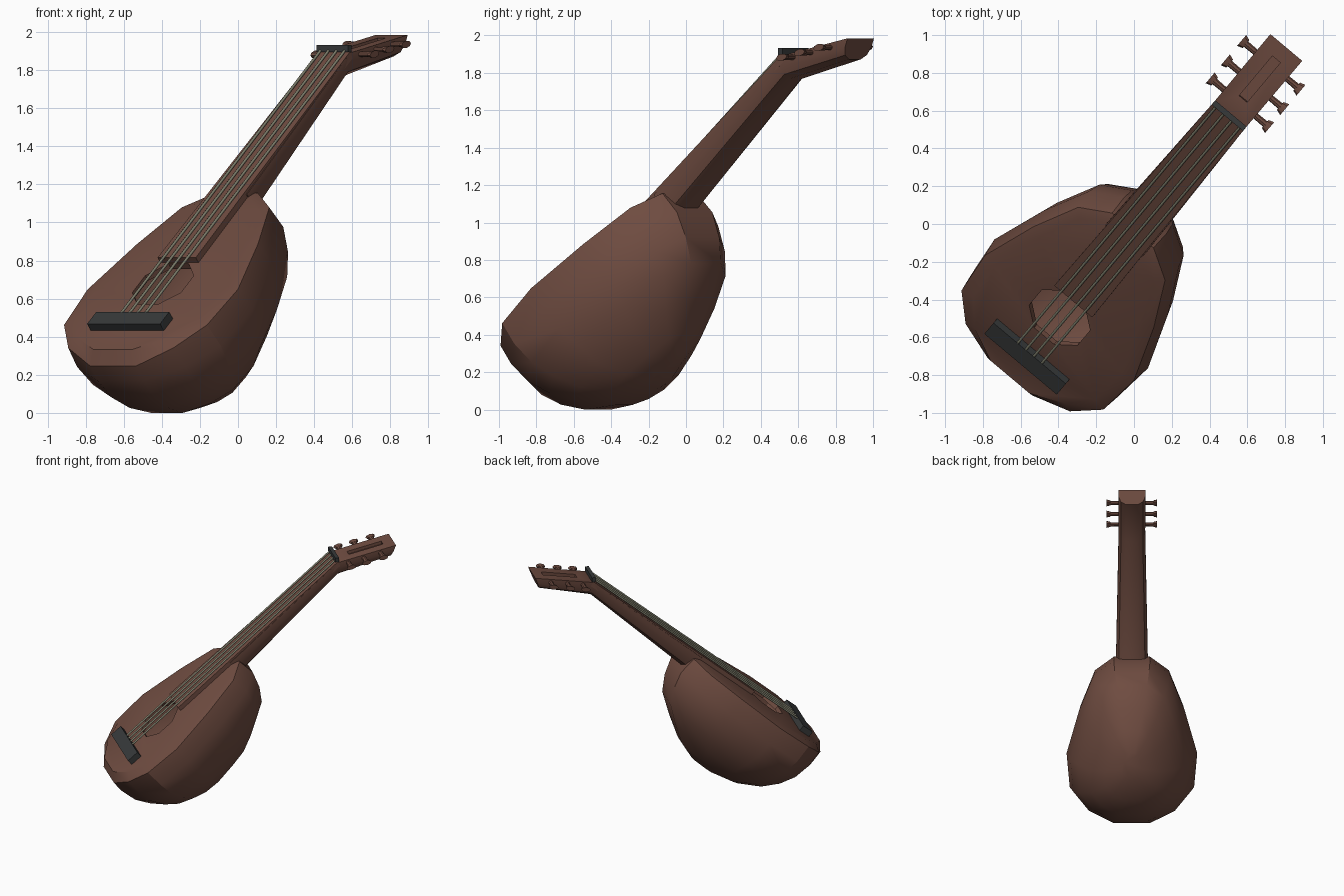
import bpy, bmesh, math
from mathutils import Matrix, Vector

cube = bpy.data.objects.get("Cube")
if cube:
    bpy.data.objects.remove(cube)

# Instrument frame: X across, Y along the neck, Z out of the soundboard
YAW, PITCH = math.radians(-40), math.radians(40)
POSE = Matrix.Rotation(YAW, 4, 'Z') @ Matrix.Rotation(PITCH, 4, 'X') @ Matrix.Translation((0.017, 0, 0))


def material(name, rgb):
    m = bpy.data.materials.new(name)
    m.use_nodes = True
    m.diffuse_color = (*rgb, 1)
    m.node_tree.nodes["Principled BSDF"].inputs["Base Color"].default_value = (*rgb, 1)
    return m


WOOD = material("brown wood", (0.158, 0.072, 0.052))
BLACK = material("charcoal", (0.038, 0.041, 0.042))
STRING = material("dull string", (0.21, 0.21, 0.15))


def make(name, bm, mat):
    bmesh.ops.recalc_face_normals(bm, faces=bm.faces[:])
    mesh = bpy.data.meshes.new(name)
    bm.to_mesh(mesh)
    bm.free()
    mesh.materials.append(mat)
    ob = bpy.data.objects.new(name, mesh)
    bpy.context.scene.collection.objects.link(ob)
    return ob


def finish(ob, angle=35):
    ob.matrix_world = POSE
    bpy.ops.object.select_all(action='DESELECT')
    ob.select_set(True)
    bpy.context.view_layer.objects.active = ob
    bpy.ops.object.shade_smooth_by_angle(angle=math.radians(angle))


def loft(rings):
    bm = bmesh.new()
    loops = [[bm.verts.new(p) for p in ring] for ring in rings]
    for lo, hi in zip(loops, loops[1:]):
        for i in range(len(lo)):
            j = (i + 1) % len(lo)
            bm.faces.new((lo[i], lo[j], hi[j], hi[i]))
    bm.faces.new(loops[0])
    bm.faces.new(loops[-1])
    return bm


def box(name, centre, size, mat, tilt=0):
    bm = bmesh.new()
    m = Matrix.Translation(centre) @ Matrix.Rotation(tilt, 4, 'X') @ Matrix.Diagonal((*size, 1))
    bmesh.ops.create_cube(bm, size=1, matrix=m)
    return make(name, bm, mat)


def carve(ob, cutter):
    mod = ob.modifiers.new("carve", 'BOOLEAN')
    mod.operation, mod.object, mod.solver = 'DIFFERENCE', cutter, 'EXACT'
    bpy.context.view_layer.update()
    deps = bpy.context.evaluated_depsgraph_get()
    mesh = bpy.data.meshes.new_from_object(ob.evaluated_get(deps))
    ob.modifiers.clear()
    ob.data = mesh
    bpy.data.objects.remove(cutter)


# Body: pear outline lofted from the bottom of the bowl to the soundboard
half = [(0.143, 0.72), (0.30, 0.60), (0.415, 0.30), (0.515, -0.07),
        (0.49, -0.36), (0.36, -0.53), (0.155, -0.64)]
outline = half + [(-x, y) for x, y in reversed(half)]


def ring(z, width, low, high, dip=0):
    pts = []
    for x, y in outline:
        ny = low + (y + 0.64) / 1.36 * (high - low)
        pts.append((x * width, ny, z - dip * max(0, -0.48 - ny)))
    return pts


body = make("body", loft([
    ring(0.225, 0.15, -0.10, 0.13),
    ring(0.285, 0.43, -0.30, 0.30),
    ring(0.385, 0.67, -0.46, 0.46),
    ring(0.50, 0.86, -0.555, 0.62),
    ring(0.62, 0.97, -0.615, 0.69),
    ring(0.76, 1.03, -0.64, 0.735),
    ring(0.905, 1.0, -0.64, 0.72, 0.3),
    ring(0.925, 0.86, -0.585, 0.67)]), WOOD)

# Sound hole: eight-sided opening into the hollow bowl, with a short wall
bm = bmesh.new()
bmesh.ops.create_cone(bm, cap_ends=True, segments=8, radius1=0.18, radius2=0.18, depth=0.1,
                      matrix=Matrix.Translation((0, -0.05, 0.94)) @ Matrix.Rotation(math.pi / 8, 4, 'Z'))
carve(body, make("hole_cutter", bm, WOOD))
bm = bmesh.new()
bm.from_mesh(body.data)
floor = [f for f in bm.faces if f.normal.z > 0.9 and f.calc_center_median().z < 0.9]
bmesh.ops.delete(bm, geom=floor, context='FACES')
bm.to_mesh(body.data)
bm.free()
finish(body, 32)


# Neck and headstock: rounded-back section swept through three stations
def section(top, bottom, w):
    top, bottom = Vector((0, *top)), Vector((0, *bottom))
    side = [(1, 0), (1, 0.4), (0.82, 0.8), (0.45, 1)]
    shape = side + [(-x, t) for x, t in reversed(side)]
    return [top.lerp(bottom, t) + Vector((x * w, 0, 0)) for x, t in shape]


head_start, head_end = Vector((0, 1.804, 0.955)), Vector((0, 2.221, 0.727))
neck = make("neck_and_headstock", loft([
    section((0.66, 0.945), (0.66, 0.79), 0.13),
    section(head_start.yz, (1.73, 0.855), 0.108),
    section(head_end.yz, (2.117, 0.668), 0.11)]), WOOD)
along = (head_end - head_start).normalized()
up = Vector((1, 0, 0)).cross(along)
tilt = math.atan2(along.z, along.y)
carve(neck, box("slot_cutter", head_start.lerp(head_end, 0.53), (0.055, 0.28, 0.05), WOOD, tilt))
finish(neck)

# Fretboard: tapered plank
finish(make("fretboard", loft([
    [(-0.131, 0.125, z), (0.131, 0.125, z), (0.108, 1.806, z), (-0.108, 1.806, z)]
    for z in (0.92, 0.96)]), WOOD))

# Bridge and nut
finish(box("bridge", (0, -0.382, 0.947), (0.5, 0.098, 0.05), BLACK))
finish(box("nut", (0, 1.815, 0.976), (0.216, 0.03, 0.036), BLACK, -PITCH))

# Strings
for i in range(4):
    x = (i / 1.5 - 1) * 0.083
    a, b = Vector((x, -0.345, 0.964)), Vector((x, 1.81, 0.974))
    bm = bmesh.new()
    m = Matrix.Translation((a + b) / 2) @ (b - a).to_track_quat('Z', 'Y').to_matrix().to_4x4()
    bmesh.ops.create_cone(bm, cap_ends=True, segments=6, radius1=0.008, radius2=0.008,
                          depth=(b - a).length, matrix=m)
    finish(make(f"string_{i + 1}", bm, STRING), 70)

# Tuning pegs: shaft with a flattened button across the end
for side, label in ((-1, "right"), (1, "left")):
    for i, f in enumerate((0.17, 0.437, 0.725)):
        bm = bmesh.new()
        seat = head_start.lerp(head_end, f) - up * 0.024
        for x0, x1, r0, r1, flat in ((0.09, 0.185, 0.017, 0.019, 0.8), (0.175, 0.205, 0.028, 0.038, 0.5)):
            axes = Matrix((along, up * flat, Vector((side, 0, 0)))).transposed().to_4x4()
            m = Matrix.Translation(seat + Vector((side * (x0 + x1) / 2, 0, 0))) @ axes
            bmesh.ops.create_cone(bm, cap_ends=True, segments=8, radius1=r0, radius2=r1,
                                  depth=x1 - x0, matrix=m)
        finish(make(f"peg_{label}_{i + 1}", bm, WOOD))
